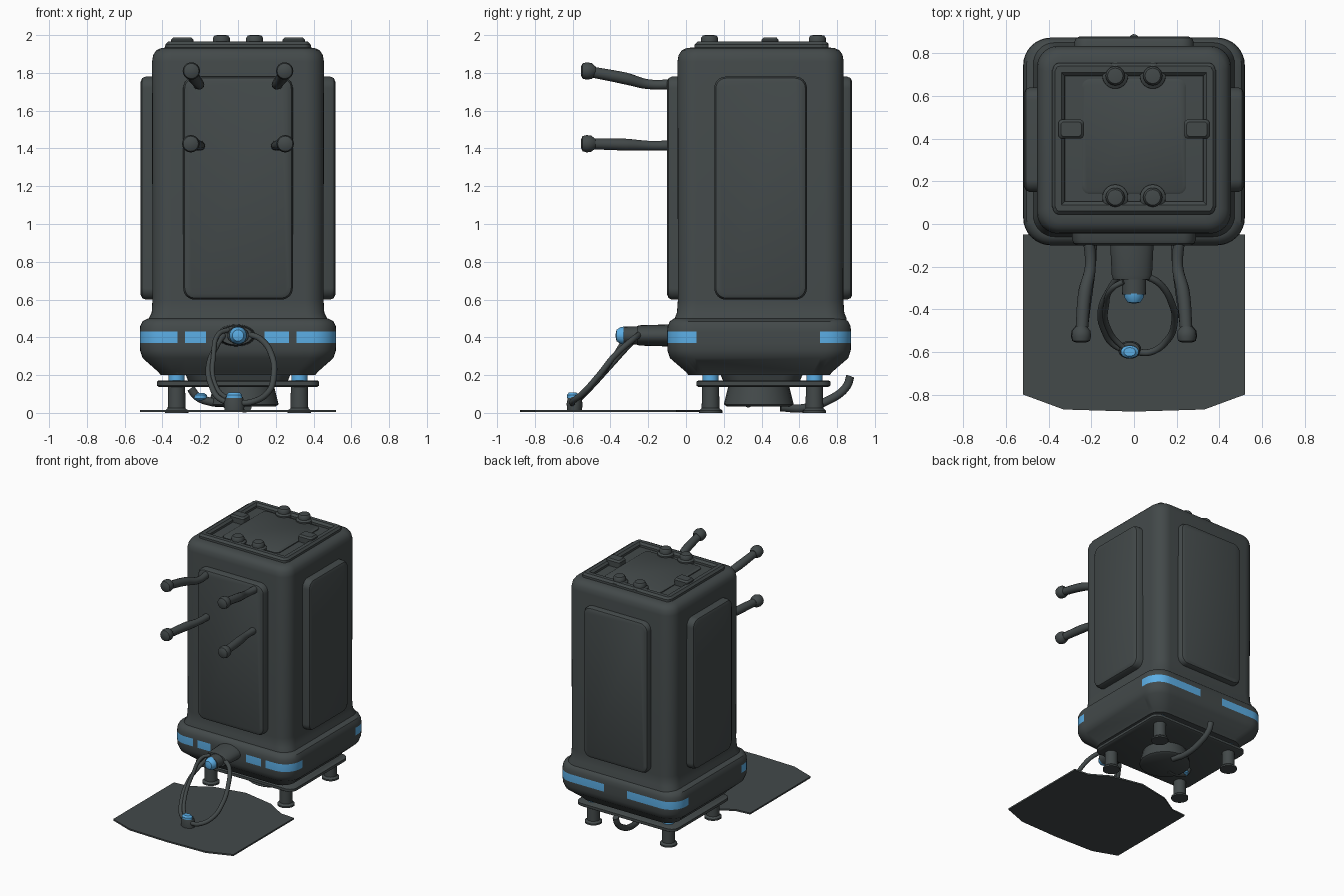
import bpy, bmesh, math
from mathutils import Matrix, Vector

if "Cube" in bpy.data.objects:
    bpy.data.objects.remove(bpy.data.objects["Cube"])


def material(name, rgb):
    m = bpy.data.materials.new(name)
    m.diffuse_color = (*rgb, 1)
    m.use_nodes = True
    m.node_tree.nodes["Principled BSDF"].inputs["Base Color"].default_value = m.diffuse_color
    return m


GREY = material("dark grey", (0.056, 0.067, 0.068))
BLUE = material("light blue", (0.105, 0.42, 0.78))
CY = 0.395  # middle of the body along y


def finish(name, bm, mats, angle=35):
    bmesh.ops.recalc_face_normals(bm, faces=bm.faces)
    for f in bm.faces:
        f.smooth = True
    me = bpy.data.meshes.new(name)
    bm.to_mesh(me)
    bm.free()
    me.set_sharp_from_angle(angle=math.radians(angle))
    for m in mats:
        me.materials.append(m)
    ob = bpy.data.objects.new(name, me)
    bpy.context.collection.objects.link(ob)
    return ob


def loft(sections, mat4, seg=8):
    """Stack of rounded rectangles (height, half x, half y, corner radius)."""
    bm = bmesh.new()
    rings = []
    for t, hx, hy, r in sections:
        ring = []
        for q, (sx, sy) in enumerate([(1, 1), (-1, 1), (-1, -1), (1, -1)]):
            for i in range(seg + 1):
                a = math.pi / 2 * (q + i / seg)
                p = Vector((sx * (hx - r) + r * math.cos(a),
                            sy * (hy - r) + r * math.sin(a), t))
                ring.append(bm.verts.new(mat4 @ p))
        rings.append(ring)
    n = len(rings[0])
    for a, b in zip(rings, rings[1:]):
        for i in range(n):
            j = (i + 1) % n
            bm.faces.new((a[i], a[j], b[j], b[i]))
    bm.faces.new(rings[0][::-1])
    bm.faces.new(rings[-1])
    return bm


def box(name, sections, x=0, y=CY, mat=GREY):
    return finish(name, loft(sections, Matrix.Translation((x, y, 0))), [mat])


def lathe(name, profile, mat4, mat=GREY, sx=1.0):
    """Round part from (radius, height) pairs."""
    bm = bmesh.new()
    n, rings = 24, []
    for r, z in profile:
        rings.append([bm.verts.new(mat4 @ Vector((sx * r * math.cos(k * math.tau / n),
                      r * math.sin(k * math.tau / n), z))) for k in range(n)])
    for a, b in zip(rings, rings[1:]):
        for i in range(n):
            j = (i + 1) % n
            bm.faces.new((a[i], a[j], b[j], b[i]))
    bm.faces.new(rings[0][::-1])
    bm.faces.new(rings[-1])
    return finish(name, bm, [mat])


def tube(name, pts, radius, radii=None, cyclic=False):
    cu = bpy.data.curves.new(name, 'CURVE')
    cu.dimensions = '3D'
    cu.bevel_depth, cu.bevel_resolution, cu.use_fill_caps = radius, 4, True
    sp = cu.splines.new('BEZIER')
    sp.bezier_points.add(len(pts) - 1)
    sp.use_cyclic_u = cyclic
    for i, (b, p) in enumerate(zip(sp.bezier_points, pts)):
        b.co = p
        b.handle_left_type = b.handle_right_type = 'AUTO'
        b.radius = radii[i] if radii else 1
    tmp = bpy.data.objects.new(name, cu)
    bpy.context.collection.objects.link(tmp)
    bm = bmesh.new()
    bm.from_mesh(bpy.data.meshes.new_from_object(tmp))
    bpy.data.objects.remove(tmp)
    return finish(name, bm, [GREY])


T = Matrix.Translation
FACE_FRONT = Matrix.Rotation(math.pi / 2, 4, 'X')  # local z points to -y

# main cabinet with rounded shoulders
box("cabinet", [(0.42, 0.48, 0.46, 0.1), (0.5, 0.472, 0.455, 0.1), (0.53, 0.457, 0.443, 0.1),
                (0.6, 0.453, 0.438, 0.1), (1.86, 0.455, 0.44, 0.1), (1.895, 0.449, 0.434, 0.1),
                (1.92, 0.432, 0.417, 0.09), (1.932, 0.405, 0.39, 0.07), (1.934, 0.38, 0.36, 0.06)])

# raised panels on the four sides
for name, turn, w, depth in (("front_panel", 0, 0.29, 0.495), ("right_panel", 90, 0.245, 0.515),
                             ("back_panel", 180, 0.28, 0.485), ("left_panel", 270, 0.245, 0.515)):
    m = T((0, CY, 1.19)) @ Matrix.Rotation(math.radians(turn), 4, 'Z') @ FACE_FRONT
    finish(name, loft([(0.4, w, 0.59, 0.06), (depth - 0.025, w, 0.59, 0.06),
                       (depth - 0.008, w - 0.008, 0.582, 0.055),
                       (depth, w - 0.025, 0.565, 0.045)], m), [GREY])

# lower skirt with a broken glowing band, coloured by position
bm = loft([(0.2, 0.41, 0.375, 0.1), (0.215, 0.42, 0.385, 0.1), (0.29, 0.505, 0.472, 0.13),
           (0.33, 0.518, 0.485, 0.13), (0.37, 0.52, 0.487, 0.13), (0.43, 0.52, 0.487, 0.13),
           (0.46, 0.518, 0.484, 0.13), (0.485, 0.505, 0.472, 0.12), (0.5, 0.475, 0.45, 0.1)],
          T((0, 0.387, 0)))
cuts = [((x, 0, 0), (1, 0, 0)) for x in (-0.32, -0.28, -0.17, -0.1, 0.1, 0.14, 0.27, 0.31)]
cuts += [((0, y, 0), (0, 1, 0)) for y in (0.055, 0.71)]
for co, no in cuts:
    bmesh.ops.bisect_plane(bm, geom=bm.verts[:] + bm.edges[:] + bm.faces[:],
                           plane_co=co, plane_no=no)
for f in bm.faces:
    c = f.calc_center_median()
    front = c.y < 0.055 and (c.x < -0.32 or -0.28 < c.x < -0.17 or 0.14 < c.x < 0.27 or c.x > 0.31)
    back = c.y > 0.71 and abs(c.x) > 0.1
    if 0.371 < c.z < 0.429 and (front or back):
        f.material_index = 1
finish("skirt_with_light_band", bm, [GREY, BLUE])

# roof frame, inner rails, bolts and clips
X, Y0, Y1 = 0.36, 0.075, 0.725
box("roof_frame_front", [(1.9, 0.38, 0.032, 0.03), (1.95, 0.38, 0.03, 0.03), (1.965, 0.365, 0.015, 0.015)], y=Y0)
box("roof_frame_back", [(1.9, 0.38, 0.032, 0.03), (1.95, 0.38, 0.03, 0.03), (1.965, 0.365, 0.015, 0.015)], y=Y1)
for s, side in ((-1, "left"), (1, "right")):
    box(f"roof_frame_{side}", [(1.9, 0.032, 0.34, 0.03), (1.95, 0.03, 0.34, 0.03),
                               (1.965, 0.015, 0.33, 0.015)], x=s * 0.355, y=0.4)
    box(f"roof_clip_{side}", [(1.9, 0.06, 0.045, 0.02), (1.975, 0.06, 0.045, 0.02),
                              (1.988, 0.048, 0.034, 0.015)], x=s * 0.295, y=0.445)
    for y, end in ((0.125, "front"), (0.695, "back")):
        lathe(f"roof_bolt_{end}_{side}", [(0.062, 1.9), (0.06, 1.955), (0.045, 1.965), (0.045, 1.985),
                                          (0.036, 1.998), (0.02, 2.0)], T((s * 0.088, y, 0)))
box("roof_plate", [(1.9, 0.245, 0.27, 0.04), (1.94, 0.245, 0.27, 0.04), (1.946, 0.235, 0.26, 0.035)], y=0.41)

# four knobbed rods on the front
for s, side in ((-1, "left"), (1, "right")):
    for level, zs, xs in (("upper", (1.74, 1.74, 1.77, 1.81), (0.215, 0.205, 0.23, 0.247)),
                          ("lower", (1.415, 1.415, 1.42, 1.425), (0.2, 0.205, 0.225, 0.25))):
        pts = [(s * x, y, z) for x, y, z in zip(xs, (-0.05, -0.2, -0.32, -0.53), zs)]
        tube(f"{level}_rod_{side}", pts, 0.03, (0.9, 0.85, 1.05, 0.95))
        lathe(f"{level}_knob_{side}", [(0.025, -0.05), (0.042, -0.03), (0.046, -0.005), (0.04, 0.018), (0.02, 0.027)],
              T(pts[-1]) @ FACE_FRONT)

# front outlet with glowing tip
out = T((0, 0, 0.41)) @ FACE_FRONT
lathe("outlet_pipe", [(0.06, 0.0), (0.058, 0.1), (0.054, 0.24), (0.05, 0.26)], T((-0.01, 0, 0)) @ out, sx=1.75)
lathe("outlet_neck", [(0.048, 0.2), (0.046, 0.33)], out, sx=1.2)
lathe("outlet_light", [(0.047, 0.325), (0.045, 0.345), (0.03, 0.368), (0.01, 0.372)], out, BLUE)

# hose loop down to the floor
tube("hose_left", [(-0.07, -0.24, 0.42), (-0.11, -0.3, 0.36), (-0.155, -0.4, 0.25),
                   (-0.14, -0.5, 0.14), (-0.09, -0.57, 0.07), (0.0, -0.6, 0.05)], 0.015)
tube("hose_left_inner", [(-0.05, -0.27, 0.44), (-0.1, -0.3, 0.42), (-0.13, -0.38, 0.3),
                         (-0.125, -0.48, 0.16), (-0.06, -0.57, 0.08), (0.0, -0.6, 0.07)], 0.013)
tube("hose_right", [(0.05, -0.24, 0.42), (0.12, -0.28, 0.39), (0.18, -0.38, 0.3),
                    (0.19, -0.46, 0.2), (0.16, -0.54, 0.11), (0.08, -0.6, 0.06), (0.0, -0.6, 0.05)], 0.016)
lathe("hose_end", [(0.04, 0.015), (0.042, 0.05), (0.035, 0.085)], T((-0.02, -0.59, 0)), sx=1.3)
lathe("hose_end_light", [(0.03, 0.08), (0.03, 0.095), (0.02, 0.108)], T((-0.02, -0.6, 0)), BLUE, sx=1.4)

# undercarriage plate, legs with feet and glowing collars
box("undercarriage_plate", [(0.138, 0.42, 0.345, 0.06), (0.145, 0.43, 0.355, 0.06),
                            (0.165, 0.43, 0.355, 0.06), (0.172, 0.42, 0.345, 0.06)], y=0.41)
box("undercarriage_hub", [(0.16, 0.26, 0.2, 0.1), (0.21, 0.28, 0.22, 0.1)], y=0.4)
for s, side in ((-1, "left"), (1, "right")):
    for y, end in ((0.13, "front"), (0.68, "back")):
        at = T((s * 0.325, y, 0))
        lathe(f"leg_{end}_{side}", [(0.062, 0), (0.062, 0.012), (0.047, 0.025), (0.045, 0.15)], at)
        lathe(f"leg_collar_{end}_{side}", [(0.042, 0.165), (0.042, 0.205)], at, BLUE)

# exhaust under the plate with tail tube and small light
lathe("exhaust", [(0.17, 0.035), (0.185, 0.045), (0.16, 0.145)], T((0.03, 0.385, 0)))
tube("tail_tube", [(0.05, 0.5, 0.03), (0.03, 0.62, 0.025), (0.01, 0.76, 0.07), (0, 0.85, 0.14), (0, 0.87, 0.195)], 0.022)
lathe("exhaust_light", [(0.02, 0.065), (0.036, 0.075), (0.036, 0.095), (0.02, 0.105)], T((-0.2, 0.32, 0)), BLUE)
tube("exhaust_cable", [(-0.25, 0.32, 0.13), (-0.22, 0.32, 0.09), (-0.15, 0.32, 0.06), (-0.05, 0.33, 0.05)], 0.022)

# thin floor sheet in front
half = [(0, -0.88), (0.33, -0.87), (0.52, -0.8), (0.52, -0.05), (0.4, -0.04), (0.25, 0.05), (0, 0.1)]
outline = half + [(-x, y) for x, y in half[-2:0:-1]]
bm = bmesh.new()
face = bm.faces.new([bm.verts.new((x, y, 0.004)) for x, y in outline])
top = bmesh.ops.extrude_face_region(bm, geom=[face])["geom"]
bmesh.ops.translate(bm, vec=(0, 0, 0.012), verts=[v for v in top if isinstance(v, bmesh.types.BMVert)])
finish("floor_sheet", bm, [GREY])
